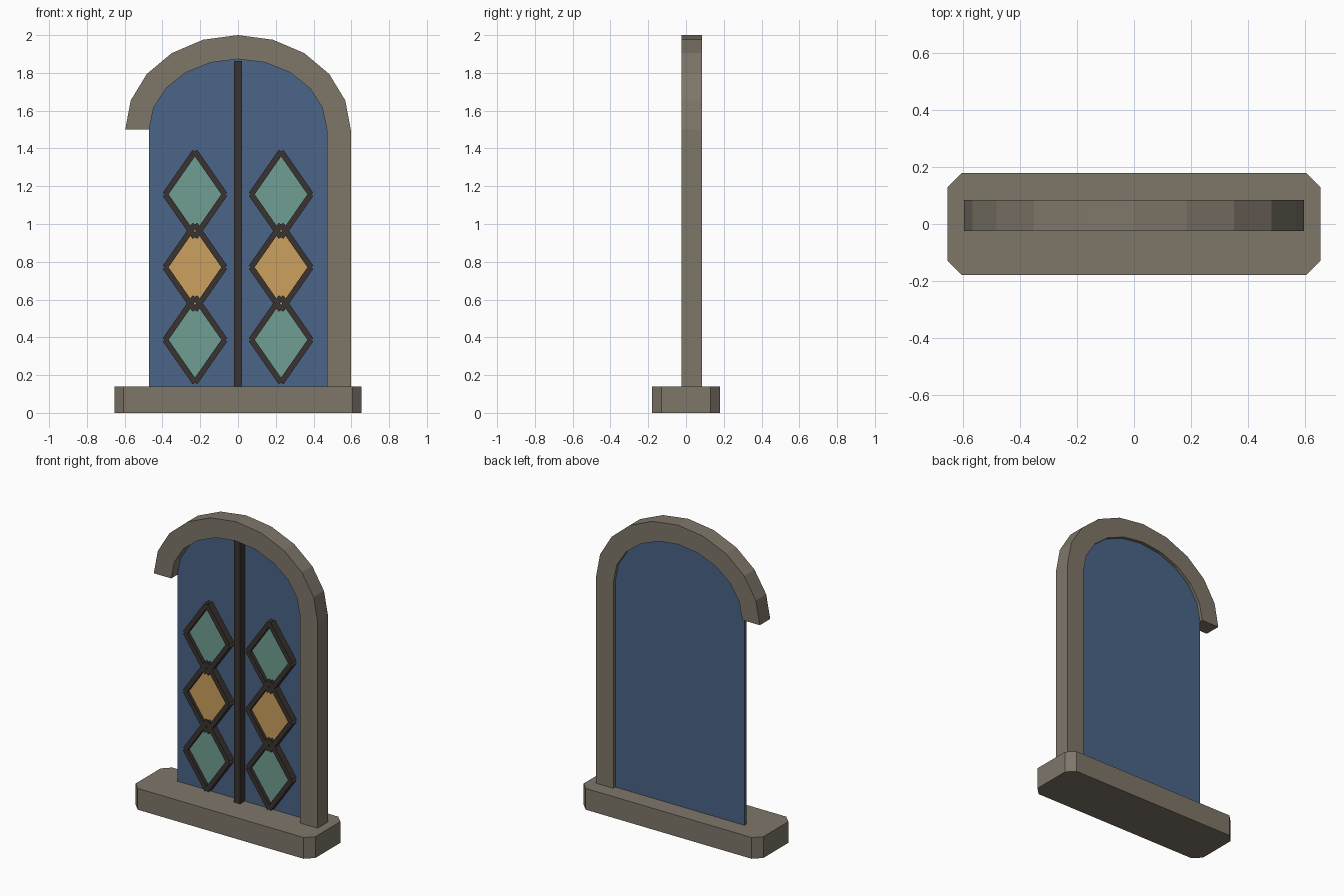
import bpy, bmesh
from math import cos, sin, pi, hypot

cube = bpy.data.objects.get("Cube")
if cube:
    bpy.data.objects.remove(cube, do_unlink=True)


def material(name, rgb):
    m = bpy.data.materials.new(name)
    m.use_nodes = True
    m.diffuse_color = (*rgb, 1)
    m.node_tree.nodes["Principled BSDF"].inputs["Base Color"].default_value = (*rgb, 1)
    return m


STONE = material("warm grey stone", (0.209, 0.181, 0.141))
BLUE = material("blue glass", (0.069, 0.130, 0.246))
TEAL = material("teal glass", (0.162, 0.337, 0.288))
AMBER = material("amber glass", (0.604, 0.352, 0.112))
LEAD = material("dark lead", (0.042, 0.033, 0.029))


def prism(name, outlines, offset, mat):
    """Extrude one or more flat outlines along the vector offset."""
    bm = bmesh.new()
    for points in outlines:
        face = bm.faces.new([bm.verts.new(p) for p in points])
        new = bmesh.ops.extrude_face_region(bm, geom=[face])["geom"]
        bmesh.ops.translate(bm, vec=offset,
                            verts=[v for v in new if isinstance(v, bmesh.types.BMVert)])
    bmesh.ops.recalc_face_normals(bm, faces=bm.faces)
    mesh = bpy.data.meshes.new(name)
    bm.to_mesh(mesh)
    bm.free()
    mesh.materials.append(mat)
    obj = bpy.data.objects.new(name, mesh)
    bpy.context.collection.objects.link(obj)
    return obj


def upright(name, outlines, y0, y1, mat):
    """Extrude x-z outlines from y0 back to y1."""
    return prism(name, [[(x, y0, z) for x, z in o] for o in outlines], (0, y1 - y0, 0), mat)


def arc(rx, rz, steps):
    """Half ellipse from the left end over the top to the right end."""
    return [(-rx * cos(pi * i / steps), SPRING + rz * sin(pi * i / steps))
            for i in range(steps + 1)]


SILL, SPRING = 0.14, 1.5
OUT, INN = 0.597, 0.47

# Sill with cut corners
W, D, C = 0.655, 0.18, 0.05
sill = [(-W, -D + C), (-W + C, -D), (W - C, -D), (W, -D + C),
        (W, D - C), (W - C, D), (-W + C, D), (-W, D - C)]
prism("sill", [[(x, y, 0) for x, y in sill]], (0, 0, SILL), STONE)

# Arched surround with a single jamb
surround = arc(OUT, 0.5, 10) + [(OUT, SILL), (INN, SILL)] + arc(INN, 0.373, 10)[::-1]
upright("stone_surround", [surround], -0.024, 0.084, STONE)

# Arched window pane
upright("window_pane", [arc(INN, 0.373, 20) + [(INN, SILL), (-INN, SILL)]],
        0.04, 0.063, BLUE)

# Central bar
upright("centre_bar", [[(-0.022, SILL), (0.022, SILL), (0.022, 1.864), (-0.022, 1.864)]],
        -0.01, 0.045, LEAD)

# Diamond panes with lead strips
A, B, HALF = 0.158, 0.227, 0.015


def strip(p, q):
    """Rectangle around the segment from p to q."""
    dx, dz = q[0] - p[0], q[1] - p[1]
    k = HALF / hypot(dx, dz)
    nx, nz = -dz * k, dx * k
    return [(p[0] + nx, p[1] + nz), (q[0] + nx, q[1] + nz),
            (q[0] - nx, q[1] - nz), (p[0] - nx, p[1] - nz)]


for side, cx in (("right", -0.228), ("left", 0.228)):
    for level, cz, mat in (("lower", 0.387, TEAL), ("middle", 0.771, AMBER),
                           ("upper", 1.157, TEAL)):
        tips = [(cx + A, cz), (cx, cz + B), (cx - A, cz), (cx, cz - B)]
        front = 0.016 if mat is AMBER else 0.02
        upright(f"{side}_{level}_diamond_pane", [tips], front, 0.042, mat)
        upright(f"{side}_{level}_diamond_lead",
                [strip(tips[i], tips[(i + 1) % 4]) for i in range(4)],
                -0.004, 0.043, LEAD)
